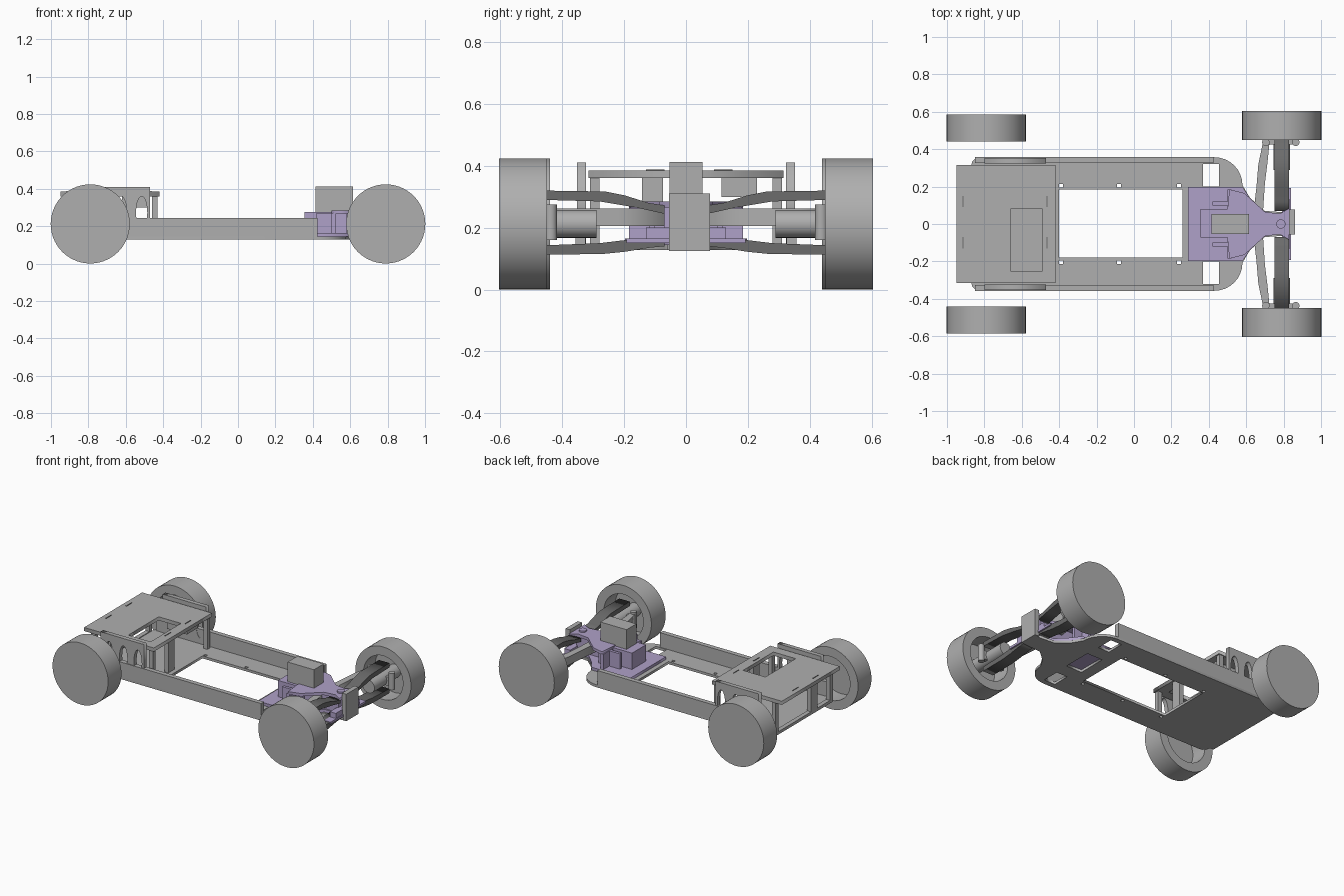
import bpy, bmesh, math
from mathutils import Matrix

if "Cube" in bpy.data.objects:
    bpy.data.objects.remove(bpy.data.objects["Cube"])


def material(name, col):
    m = bpy.data.materials.new(name)
    m.diffuse_color = (*col, 1)
    m.use_nodes = True
    m.node_tree.nodes["Principled BSDF"].inputs["Base Color"].default_value = m.diffuse_color
    return m


GREY = material("light_grey", (0.43, 0.43, 0.43))
DARK = material("dark_grey", (0.15, 0.15, 0.15))
PURPLE = material("soft_purple", (0.43, 0.355, 0.58))


def finish(name, bm, mat, smooth=False):
    bmesh.ops.remove_doubles(bm, verts=bm.verts, dist=1e-5)
    bmesh.ops.recalc_face_normals(bm, faces=bm.faces)
    me = bpy.data.meshes.new(name)
    bm.to_mesh(me)
    bm.free()
    me.materials.clear()
    me.materials.append(mat)
    ob = bpy.data.objects.new(name, me)
    bpy.context.collection.objects.link(ob)
    if smooth:
        bpy.ops.object.select_all(action='DESELECT')
        ob.select_set(True)
        bpy.context.view_layer.objects.active = ob
        bpy.ops.object.shade_smooth_by_angle(angle=math.radians(35))
    return ob


def box(name, x0, x1, y0, y1, z0, z1, mat=GREY):
    bm = bmesh.new()
    bmesh.ops.create_cube(bm, size=1)
    for v in bm.verts:
        v.co = ((x0, x1)[v.co.x > 0], (y0, y1)[v.co.y > 0], (z0, z1)[v.co.z > 0])
    return finish(name, bm, mat)


def rect(x0, x1, y0, y1):
    return [(x0, y0), (x1, y0), (x1, y1), (x0, y1)]


def ellipse(cx, cy, rx, ry, n=28):
    return [(cx + rx * math.cos(2 * math.pi * i / n), cy + ry * math.sin(2 * math.pi * i / n)) for i in range(n)]


def sym(half):
    """Close an outline by mirroring it across y = 0."""
    return half + [(x, -y) for x, y in reversed(half)]


# Flat plate with holes, extruded from a to b along the given axis
def plate(name, outline, holes, a, b, mat=GREY, axis='z'):
    cu = bpy.data.curves.new(name, 'CURVE')
    cu.dimensions = '2D'
    cu.fill_mode = 'BOTH'
    cu.extrude = (b - a) / 2
    for loop in [outline] + holes:
        sp = cu.splines.new('POLY')
        sp.points.add(len(loop) - 1)
        for p, (u, v) in zip(sp.points, loop):
            p.co = (u, v, 0, 1)
        sp.use_cyclic_u = True
    tmp = bpy.data.objects.new("tmp", cu)
    bpy.context.collection.objects.link(tmp)
    dg = bpy.context.evaluated_depsgraph_get()
    me = bpy.data.meshes.new_from_object(tmp.evaluated_get(dg))
    bpy.data.objects.remove(tmp)
    bm = bmesh.new()
    bm.from_mesh(me)
    bpy.data.meshes.remove(me)
    c = (a + b) / 2
    for v in bm.verts:
        u, w, t = v.co.x, v.co.y, v.co.z + c
        v.co = {'z': (u, w, t), 'y': (u, t, w), 'x': (t, u, w)}[axis]
    return finish(name, bm, mat)


# Solid of revolution around the y axis; profile is (radius, y)
def lathe(name, profile, x, z, mat=GREY, n=56, close=True):
    bm = bmesh.new()
    vs = [bm.verts.new((r, y, 0)) for r, y in profile]
    es = [bm.edges.new(p) for p in zip(vs, vs[1:])]
    bmesh.ops.spin(bm, geom=vs + es, cent=(0, 0, 0), axis=(0, 1, 0), angle=2 * math.pi, steps=n)
    bm.transform(Matrix.Translation((x, 0, z)))
    return finish(name, bm, mat, True)


def pin(name, x, y, z0, z1, r, mat=GREY):
    return plate(name, ellipse(x, y, r, r, 20), [], z0, z1, mat)


# Wheels, hollow on the inner side
for x, y0, y1, end in ((-0.79, 0.44, 0.585, "rear"), (0.79, 0.45, 0.605, "front")):
    for s, side in ((1, "left"), (-1, "right")):
        prof = [(0, y1 - .03), (.15, y1 - .03), (.15, y0), (.2115, y0), (.2115, y1), (0, y1)]
        lathe(f"{end}_wheel_{side}", [(r, s * y) for r, y in prof], x, 0.2125)

# Floor plate with rounded corners and cut-outs
half = [(-.87, .31), (-.865, .335), (-.85, .35), (-.83, .357), (.43, .357)]
half += [(.43 + .15 * math.sin(a), .207 + .15 * math.cos(a)) for a in [math.pi / 2 * i / 8 for i in range(1, 9)]]
half += [(.62, .14), (.70, .07), (.84, .06)]
holes = [rect(-.40, .26, -.18, .185), rect(.34, .46, -.10, .10)]
for s in (1, -1):
    holes.append(rect(.37, .455, *sorted((s * .20, s * .32))))
    holes += [rect(x - .01, x + .01, s * .205 - .009, s * .205 + .009) for x in (-.39, -.08, .24)]
plate("floor_plate", sym(half), holes, .128, .145)

for s, side in ((1, "left"), (-1, "right")):
    def sy(a, b):
        return sorted((s * a, s * b))
    # Side rails and rear side plates with oval holes
    box(f"side_rail_{side}", -.85, .425, *sy(.325, .357), .13, .245)
    plate(f"rear_side_plate_{side}", rect(-.80, -.47, .14, .41),
          [ellipse(x, .272, .03, .088) for x in (-.735, -.625, -.515)], *sy(.323, .353), axis='y')
    # Posts under the rear deck
    for x in (-.90, -.46):
        box(f"deck_post_{side}", x, x + .03, *sy(.28, .31), .13, .36)
    # Suspension arms
    upper = [(.07, .245), (.07, .272), (.12, .28), (.20, .305), (.26, .317), (.46, .32),
             (.46, .29), (.28, .285), (.16, .265)]
    lower = [(.07, .14), (.07, .165), (.18, .162), (.28, .15), (.46, .143),
             (.46, .113), (.27, .115), (.20, .122), (.12, .135)]
    for nm, pr in (("upper", upper), ("lower", lower)):
        plate(f"{nm}_arm_{side}", [(s * y, z) for y, z in pr], [], .75, .83, DARK, 'x')
    # Curved steering links
    link = [(.64, .07), (.655, .20), (.665, .32), (.69, .44), (.725, .44),
            (.715, .34), (.70, .22), (.69, .07)]
    plate(f"steering_link_{side}", [(x, s * y) for x, y in link], [], .205, .262)
    # Hub shaft, knuckle and pins
    lathe(f"hub_shaft_{side}", [(0, s * .29), (.045, s * .29), (.045, s * .575), (0, s * .575)], .79, .2125, n=28)
    box(f"knuckle_{side}", .70, .88, *sy(.425, .45), .18, .24)
    for x in (.705, .865):
        pin(f"knuckle_pin_{side}", x, s * .437, .16, .275, .02)
    # Ribs of the gearbox
    box(f"gearbox_rib_{side}", .50, .52, *sy(.07, .185), .16, .27, PURPLE)
    box(f"gearbox_side_{side}", .42, .58, *sy(.10, .12), .16, .27, PURPLE)

# Rear deck with opening, inner posts and tray
plate("rear_deck", rect(-.95, -.42, -.315, .315), [rect(-.66, -.49, -.25, .08)], .36, .385)
for x in (-.90, -.46):
    box("deck_inner_post", x, x + .03, -.143, -.075, .14, .36)
box("deck_under_block", -.62, -.47, .115, .23, .30, .36)
box("rear_cross_bar", -.90, -.87, -.31, .31, .13, .15)
for y in (-.10, .12):
    box("deck_slot_mark", -.918, -.912, y - .03, y + .03, .385, .388, DARK)
    box("deck_slot_mark", -.468, -.462, y - .03, y + .03, .385, .388, DARK)

# Purple gearbox housing
plate("gearbox_base", sym([(.29, .197), (.58, .197), (.62, .14), (.70, .06), (.80, .055)]), [], .146, .165, PURPLE)
box("gearbox_block", .355, .51, -.072, .08, .16, .277, PURPLE)
plate("gearbox_top", sym([(.50, .08), (.51, .185), (.59, .165), (.70, .065), (.78, .055), (.83, .085)]),
      [], .265, .285, PURPLE)
box("front_mount_wide", .79, .84, -.193, .193, .15, .165, PURPLE)
box("front_mount", .79, .835, -.13, .13, .15, .20, PURPLE)
box("gearbox_core", .51, .80, -.05, .05, .16, .27, PURPLE)
pin("gearbox_pin", .785, 0, .28, .295, .025, PURPLE)

# Servo box on top and front bumper block
box("servo_box", .415, .615, -.053, .053, .275, .412)
box("bumper_block", .83, .862, -.055, .077, .125, .31)
